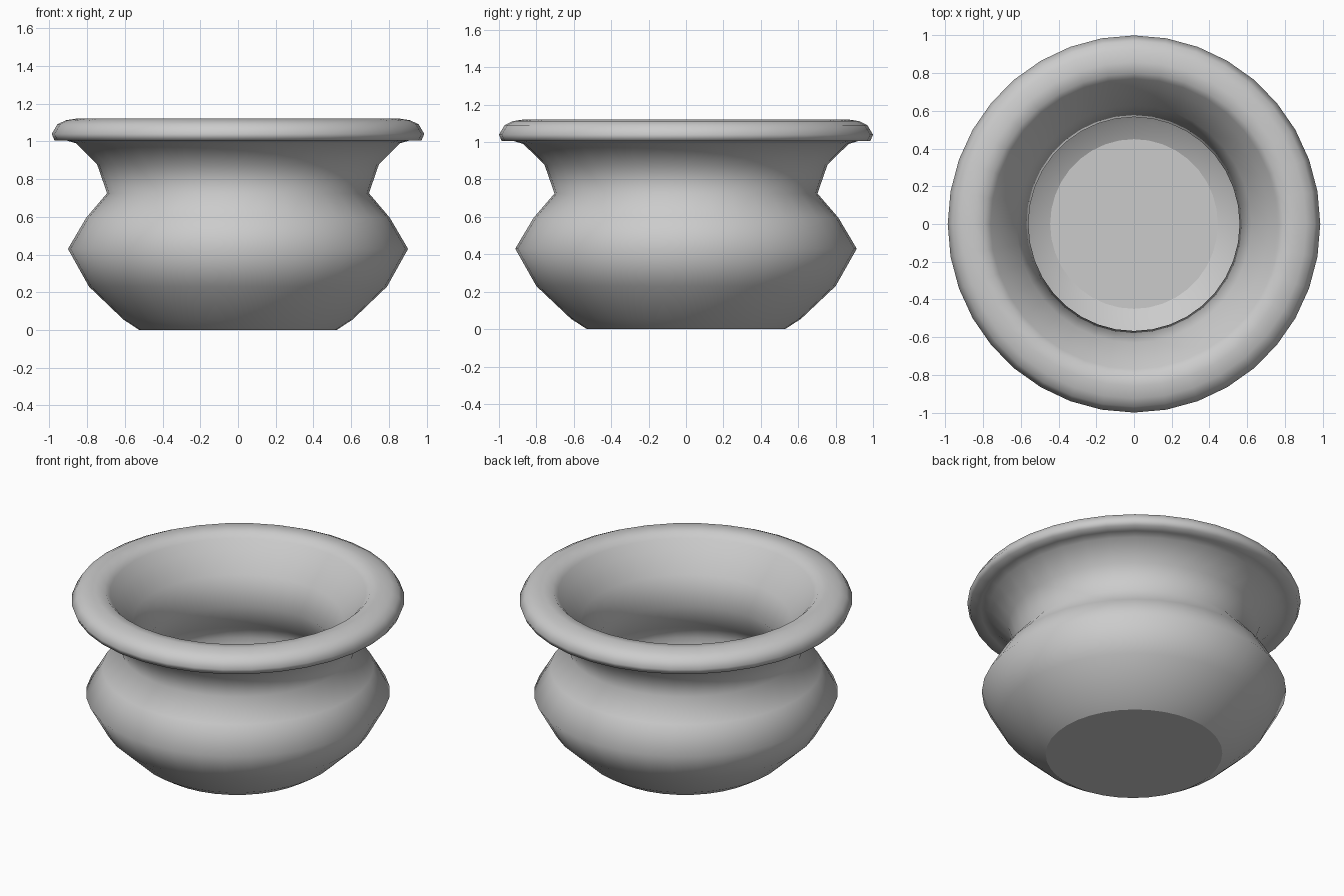
import bpy, bmesh, math

if "Cube" in bpy.data.objects:
    bpy.data.objects.remove(bpy.data.objects["Cube"])

SIDES = 36
X_SCALE = 0.988  # the pot is very slightly narrower across x

# Cross-section (radius, height): outside from the base up, over the rim, down inside
PROFILE = [
    (0.53, 0.00), (0.615, 0.055), (0.80, 0.23), (0.913, 0.43), (0.815, 0.595),
    (0.703, 0.725), (0.757, 0.88), (0.87, 0.99), (0.92, 1.005), (0.985, 1.005),
    (1.00, 1.04), (0.97, 1.09), (0.925, 1.112), (0.86, 1.122), (0.80, 1.115),
    (0.77, 1.085), (0.725, 1.03), (0.63, 0.91), (0.567, 0.73), (0.68, 0.54), (0.77, 0.43),
    (0.69, 0.30), (0.54, 0.175), (0.45, 0.13),
]

bm = bmesh.new()
rings = []
for r, z in PROFILE:
    ring = []
    for i in range(SIDES):
        a = math.pi / 2 + 2 * math.pi * i / SIDES
        ring.append(bm.verts.new((r * math.cos(a) * X_SCALE, r * math.sin(a), z)))
    rings.append(ring)

# Walls
for low, high in zip(rings, rings[1:]):
    for i in range(SIDES):
        j = (i + 1) % SIDES
        bm.faces.new((low[i], low[j], high[j], high[i])).smooth = True

# Flat underside and inner floor, with crisp borders
for cap in (bm.faces.new(rings[0][::-1]), bm.faces.new(rings[-1])):
    cap.smooth = False
    for e in cap.edges:
        e.smooth = False

bmesh.ops.recalc_face_normals(bm, faces=bm.faces)
mesh = bpy.data.meshes.new("flared_pot")
bm.to_mesh(mesh)
bm.free()
pot = bpy.data.objects.new("flared_pot", mesh)
bpy.context.collection.objects.link(pot)
